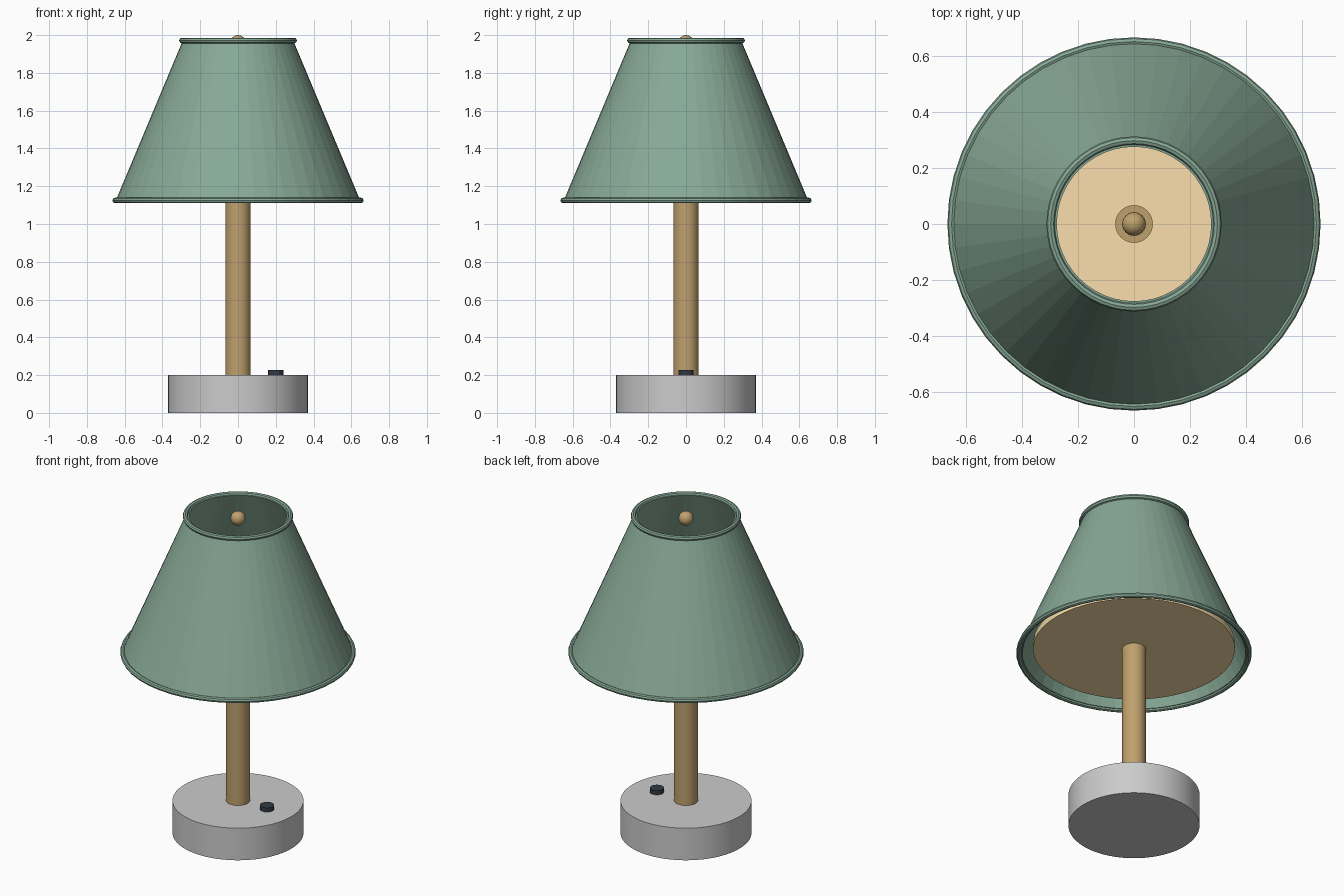
import bpy, bmesh, math

if "Cube" in bpy.data.objects:
    bpy.data.objects.remove(bpy.data.objects["Cube"])


def material(name, rgb):
    m = bpy.data.materials.new(name)
    m.diffuse_color = (*rgb, 1)
    m.use_nodes = True
    m.node_tree.nodes["Principled BSDF"].inputs["Base Color"].default_value = m.diffuse_color
    return m


GREEN = material("sage_fabric", (0.243, 0.395, 0.305))
BRASS = material("brass", (0.52, 0.355, 0.155))
CREAM = material("warm_diffuser", (0.96, 0.74, 0.414))
DARK = material("dark_switch", (0.033, 0.043, 0.06))


def finish(ob, name, mat=None, smooth=True):
    ob.name = name
    if mat:
        ob.data.materials.append(mat)
    if smooth:
        bpy.ops.object.shade_smooth_by_angle(angle=math.radians(35))
    return ob


def cylinder(name, radius, z0, z1, mat=None, x=0, sides=48):
    bpy.ops.mesh.primitive_cylinder_add(vertices=sides, radius=radius, depth=z1 - z0,
                                        location=(x, 0, (z0 + z1) / 2))
    return finish(bpy.context.object, name, mat)


def ring(name, radius, tube, z, mat):
    bpy.ops.mesh.primitive_torus_add(major_radius=radius, minor_radius=tube,
                                     major_segments=48, minor_segments=8,
                                     location=(0, 0, z))
    return finish(bpy.context.object, name, mat, smooth=False)


def lathe(name, profile, mat, sides=48):
    # closed profile of (radius, z) swept around the z axis
    bm = bmesh.new()
    loops = []
    for i in range(sides):
        a = math.tau * i / sides
        loops.append([bm.verts.new((r * math.cos(a), r * math.sin(a), z)) for r, z in profile])
    n = len(profile)
    for i in range(sides):
        p, q = loops[i], loops[(i + 1) % sides]
        for j in range(n):
            k = (j + 1) % n
            bm.faces.new((p[j], q[j], q[k], p[k]))
    bmesh.ops.recalc_face_normals(bm, faces=bm.faces)
    me = bpy.data.meshes.new(name)
    bm.to_mesh(me)
    bm.free()
    me.materials.append(mat)
    ob = bpy.data.objects.new(name, me)
    bpy.context.collection.objects.link(ob)
    return ob


# Foot, switch and post
cylinder("base", 0.37, 0, 0.2, sides=64)
cylinder("switch_button", 0.04, 0.2, 0.226, DARK, x=0.2, sides=24)
cylinder("post", 0.067, 0.2, 1.25, BRASS, sides=32)

# Diffuser disc inside the lower shade
cylinder("diffuser", 0.57, 1.15, 1.19, CREAM)

# Faceted, open-ended shade with a thin wall
lathe("shade", [(0.648, 1.123), (0.292, 1.972), (0.275, 1.972), (0.631, 1.123)], GREEN)
ring("shade_lower_trim", 0.65, 0.015, 1.125, GREEN)
ring("shade_upper_trim", 0.297, 0.015, 1.971, GREEN)

# Finial ball
bpy.ops.mesh.primitive_uv_sphere_add(segments=24, ring_count=12, radius=0.042,
                                     location=(0, 0, 1.958))
finish(bpy.context.object, "finial", BRASS)
